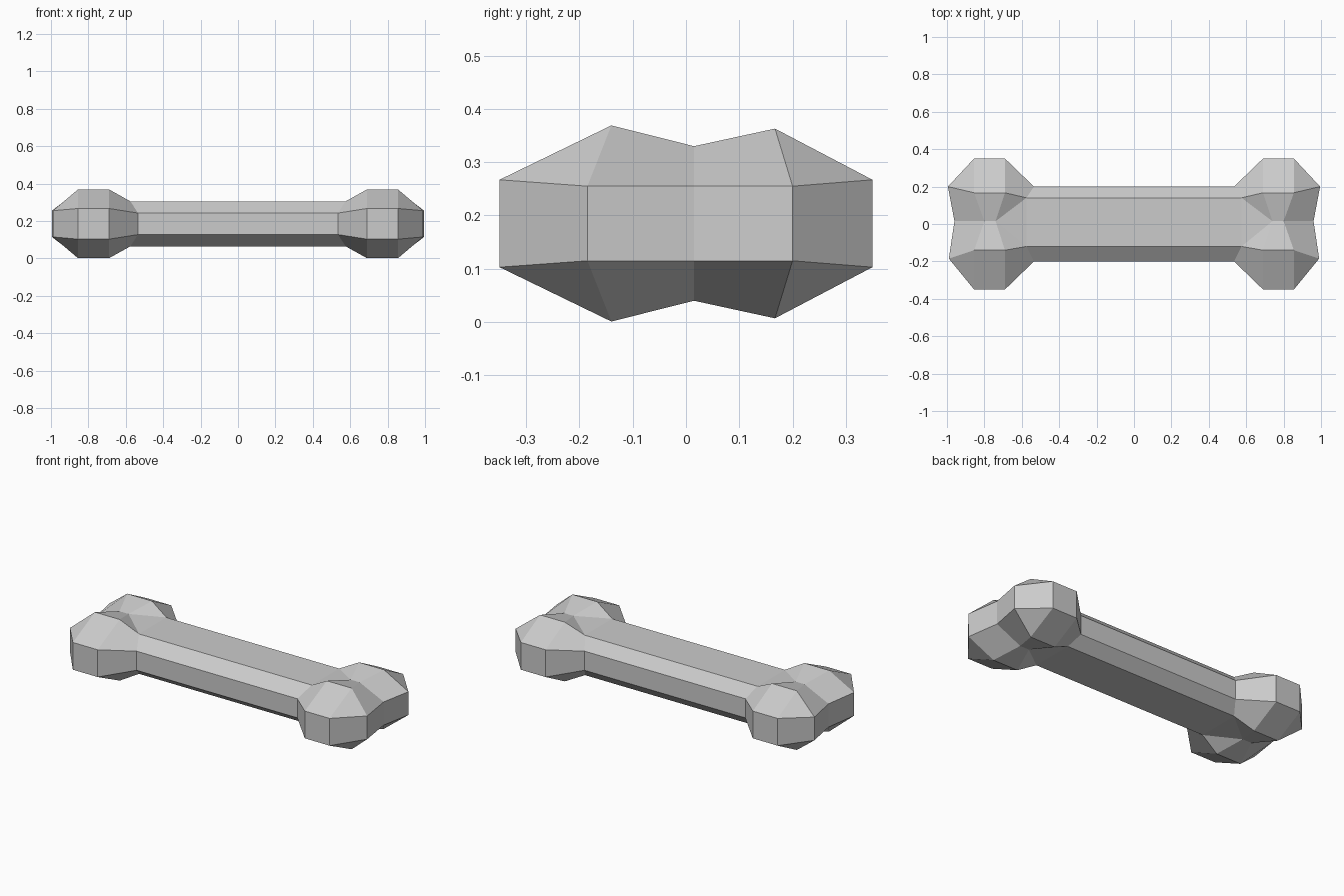
import bpy
import bmesh
from mathutils import Matrix

cube = bpy.data.objects.get("Cube")
if cube:
    bpy.data.objects.remove(cube, do_unlink=True)

MID_Z = 0.185  # height of the horizontal symmetry plane

mat = bpy.data.materials.new("bone grey")
mat.use_nodes = True
colour = (0.6, 0.6, 0.6, 1)
mat.diffuse_color = colour
mat.node_tree.nodes["Principled BSDF"].inputs["Base Color"].default_value = colour

bm = bmesh.new()


def face(*points):
    bm.faces.new([bm.verts.new(p) for p in points])


def band(points):
    """Vertical walls from a horizontal outline down to the symmetry plane."""
    for a, b in zip(points, points[1:]):
        face(a, b, (b[0], b[1], 0), (a[0], a[1], 0))


# Upper quarter of the bone: heights are measured from the symmetry plane
valley_in, valley_out = (0.74, 0.015, 0.145), (0.80, 0.015, 0.145)
end_notch = (0.96, 0.015, 0.07)
shaft_tops = []

# One knob and shaft side for the back, one for the front
for side, top_y, knob_y, knob_z, tip in ((1, 0.14, 0.167, 0.178, (0.995, 0.2, 0.07)),
                                         (-1, -0.12, -0.14, 0.184, (0.99, -0.185, 0.07))):
    shaft_top = (0.575, top_y, 0.12)
    shaft_side = (0.535, 0.2 * side, 0.0575)
    crown_in, crown_out = (0.69, knob_y, knob_z), (0.855, knob_y, knob_z)
    rim_in, rim_out = (0.69, 0.35 * side, 0.082), (0.855, 0.35 * side, 0.082)
    mid_top, mid_side = (0, *shaft_top[1:]), (0, *shaft_side[1:])
    shaft_tops += [mid_top, shaft_top]

    face(mid_top, shaft_top, shaft_side, mid_side)        # shaft bevel
    face(shaft_top, crown_in, rim_in, shaft_side)         # knob shoulder
    face(crown_in, crown_out, rim_out, rim_in)            # knob slope
    face(crown_out, tip, rim_out)                         # knob outer corner
    face(crown_out, valley_out, end_notch, tip)           # end slope
    face(crown_in, valley_in, valley_out, crown_out)      # valley wall
    face(shaft_top, valley_in, crown_in)                  # valley entry
    band([mid_side, shaft_side, rim_in, rim_out, tip, end_notch])

# Shaft top and the ramp into the valley
back_mid, back_top, front_mid, front_top = shaft_tops
face(back_mid, back_top, front_top, front_mid)
face(back_top, valley_in, front_top)

# Mirror downwards and lengthwise, then weld into one closed shape
for axis in ("Z", "X"):
    bmesh.ops.mirror(bm, geom=bm.verts[:] + bm.edges[:] + bm.faces[:],
                     matrix=Matrix.Identity(4), merge_dist=0.0001, axis=axis)
bmesh.ops.remove_doubles(bm, verts=bm.verts[:], dist=0.0005)
bmesh.ops.dissolve_limit(bm, angle_limit=0.005, verts=bm.verts[:], edges=bm.edges[:])
bmesh.ops.recalc_face_normals(bm, faces=bm.faces[:])
bmesh.ops.translate(bm, verts=bm.verts[:], vec=(0, 0, MID_Z))

mesh = bpy.data.meshes.new("bone")
bm.to_mesh(mesh)
bm.free()
mesh.materials.append(mat)
bpy.context.scene.collection.objects.link(bpy.data.objects.new("bone", mesh))
